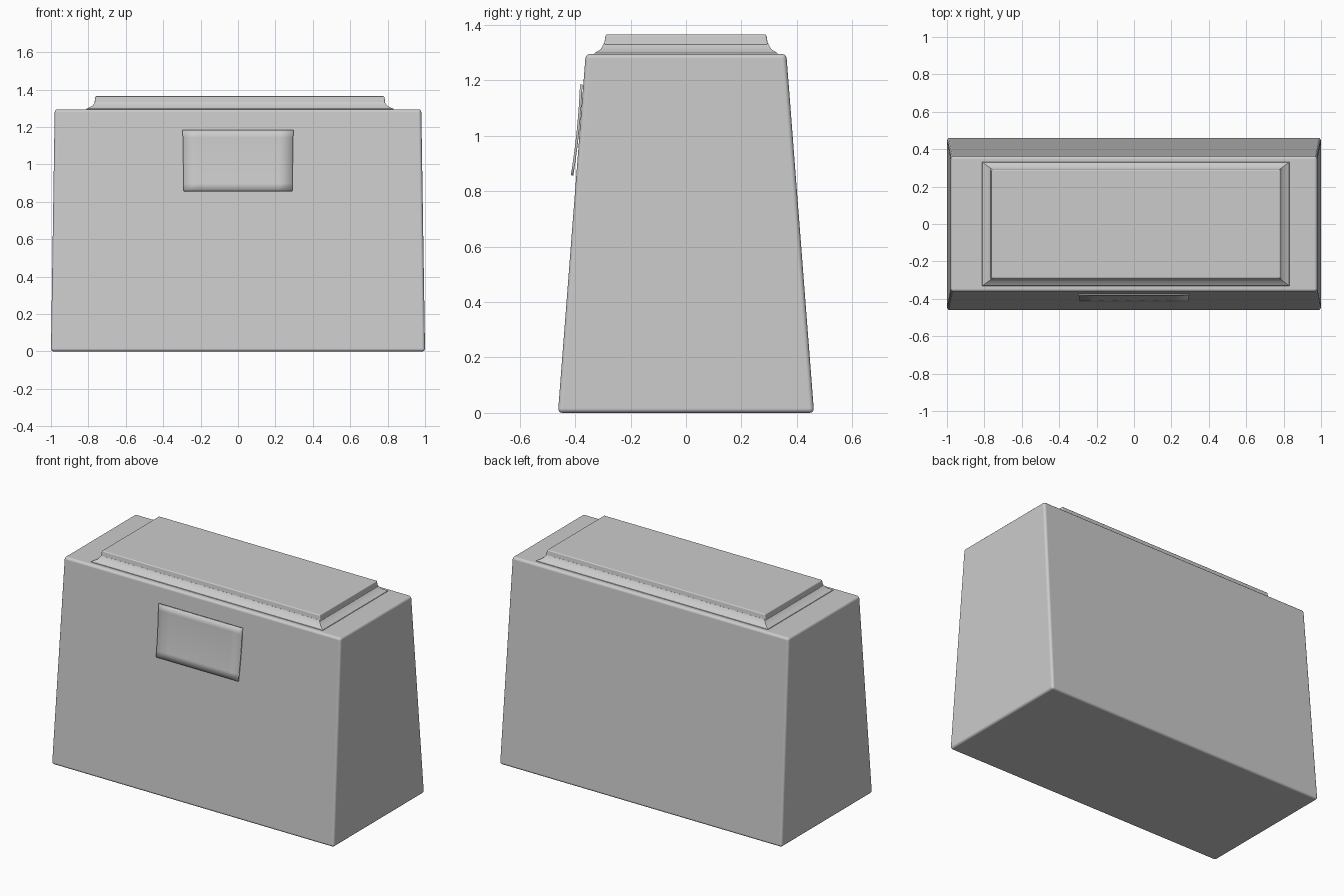
import bpy
import math

cube = bpy.data.objects.get("Cube")
if cube:
    bpy.data.objects.remove(cube, do_unlink=True)

grey = bpy.data.materials.new("plain grey")
grey.use_nodes = True
COLOUR = (0.6, 0.6, 0.6, 1)
grey.diffuse_color = COLOUR
grey.node_tree.nodes["Principled BSDF"].inputs["Base Color"].default_value = COLOUR


def make(name, verts, faces, bevel=0.0, segments=3):
    mesh = bpy.data.meshes.new(name)
    mesh.from_pydata(verts, [], faces)
    mesh.materials.append(grey)
    obj = bpy.data.objects.new(name, mesh)
    bpy.context.collection.objects.link(obj)
    bpy.ops.object.select_all(action="DESELECT")
    obj.select_set(True)
    bpy.context.view_layer.objects.active = obj
    if bevel:
        mod = obj.modifiers.new("soft edges", "BEVEL")
        mod.width, mod.segments = bevel, segments
        mod.limit_method, mod.angle_limit = "ANGLE", math.radians(40)
        mod.harden_normals = True
    bpy.ops.object.shade_smooth_by_angle(angle=math.radians(35))
    return obj


def stacked_box(name, levels, x_mid=0.0, bevel=0.0):
    """Closed rectangular loft through (half width, half depth, height)."""
    verts, faces = [], []
    for w, d, z in levels:
        verts += [(x_mid + sx * w, sy * d, z)
                  for sx, sy in ((-1, -1), (1, -1), (1, 1), (-1, 1))]
    for k in range(len(levels) - 1):
        for i in range(4):
            a, b = 4 * k + i, 4 * k + (i + 1) % 4
            faces.append((a, b, b + 4, a + 4))
    top = len(verts) - 4
    faces += [(3, 2, 1, 0), tuple(range(top, top + 4))]
    return make(name, verts, faces, bevel)


# Tapered main body
stacked_box("body", [(1.0, 0.462, 0), (0.98, 0.362, 1.295)], bevel=0.016)

# Flared collar between body and lid
stacked_box("lid_collar", [(0.83, 0.335, 1.28), (0.82, 0.33, 1.298),
                           (0.79, 0.308, 1.312), (0.772, 0.295, 1.335)], x_mid=0.01)

# Flat lid slab
stacked_box("lid", [(0.778, 0.296, 1.325), (0.772, 0.29, 1.365)],
            x_mid=0.01, bevel=0.006)

# Thin front label, curling away from the body toward its lower edge
COLS, ROWS = 8, 8
label_verts = []
for r in range(ROWS + 1):
    t = r / ROWS
    for c in range(COLS + 1):
        s = 2 * c / COLS - 1
        label_verts.append((s * (0.29 + 0.006 * t), -0.411 + 0.053 * t - 0.02 * t * t,
                            0.857 + 0.328 * t))
label_faces = []
for r in range(ROWS):
    for c in range(COLS):
        a = r * (COLS + 1) + c
        label_faces.append((a, a + 1, a + COLS + 2, a + COLS + 1))
label = make("front_label", label_verts, label_faces)
solid = label.modifiers.new("thickness", "SOLIDIFY")
solid.thickness, solid.offset = 0.009, 0
